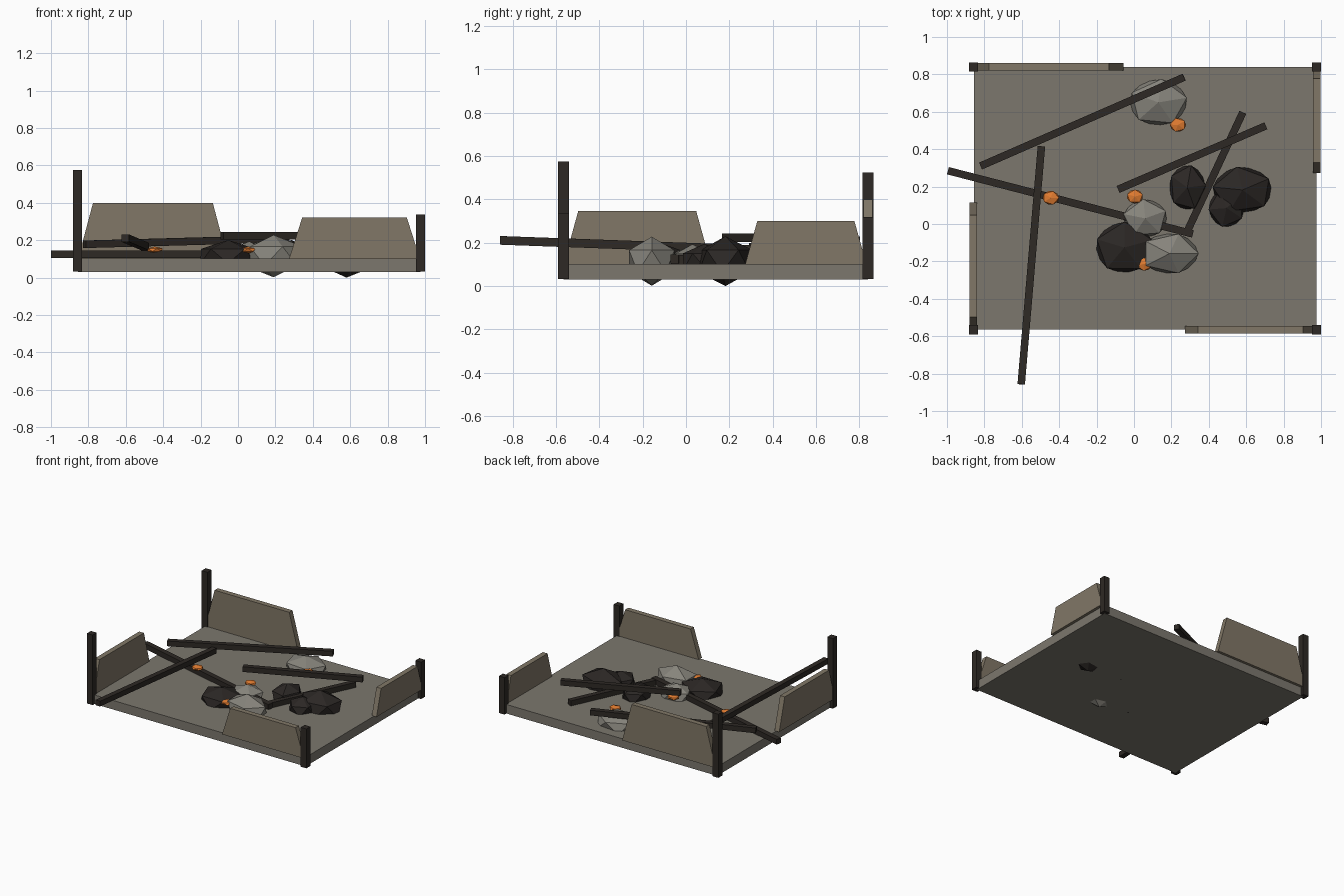
import bpy, bmesh, math
from mathutils import Vector, Matrix

if "Cube" in bpy.data.objects:
    bpy.data.objects.remove(bpy.data.objects["Cube"])


def material(name, r, g, b):
    m = bpy.data.materials.new(name)
    m.diffuse_color = (r, g, b, 1)
    m.use_nodes = True
    m.node_tree.nodes["Principled BSDF"].inputs["Base Color"].default_value = m.diffuse_color
    return m


STONE = material("floor_stone", 0.20, 0.185, 0.155)
PLASTER = material("wall_plaster", 0.22, 0.185, 0.135)
CHAR = material("charred_wood", 0.027, 0.022, 0.018)
SOOT = material("sooty_rubble", 0.024, 0.020, 0.018)
ASH = material("ash_rubble", 0.24, 0.23, 0.20)
EMBER = material("ember_orange", 0.75, 0.20, 0.03)


def finish(name, bm, mat):
    bmesh.ops.recalc_face_normals(bm, faces=bm.faces)
    mesh = bpy.data.meshes.new(name)
    bm.to_mesh(mesh)
    bm.free()
    mesh.materials.append(mat)
    ob = bpy.data.objects.new(name, mesh)
    bpy.context.collection.objects.link(ob)
    return ob


def box(name, centre, size, mat, rot=None):
    bm = bmesh.new()
    bmesh.ops.create_cube(bm, size=1)
    ob = finish(name, bm, mat)
    ob.data.transform(Matrix.Diagonal((*size, 1)))
    if rot:
        ob.rotation_euler = rot
    ob.location = centre
    return ob


def beam(name, a, b, width=0.04):
    a, b = Vector(a), Vector(b)
    d = b - a
    rot = (0, -math.atan2(d.z, d.xy.length), math.atan2(d.y, d.x))
    box(name, (a + b) / 2, (d.length, width, width), CHAR, rot)


def panel(name, x, y, length, top, turn):
    # trapezoid wall remnant: top edge is 80% of the bottom edge
    z0, t, h = 0.10, 0.02, length / 2
    profile = [(-h, 0), (h, 0), (0.8 * h, top - z0), (-0.8 * h, top - z0)]
    bm = bmesh.new()
    face = bm.faces.new([bm.verts.new((u, -t, w)) for u, w in profile])
    ext = bmesh.ops.extrude_face_region(bm, geom=[face])
    moved = [v for v in ext["geom"] if isinstance(v, bmesh.types.BMVert)]
    bmesh.ops.translate(bm, verts=moved, vec=(0, 2 * t, 0))
    ob = finish(name, bm, PLASTER)
    ob.location = (x, y, z0)
    ob.rotation_euler.z = turn


def rock(name, centre, half, mat, turn=0.0):
    # 20-sided lump; half = half extents as seen from above, then pole height
    bm = bmesh.new()
    bmesh.ops.create_icosphere(bm, subdivisions=1, radius=1)
    bmesh.ops.rotate(bm, verts=bm.verts, matrix=Matrix.Rotation(turn, 3, 'Z'))
    bmesh.ops.scale(bm, verts=bm.verts,
                    vec=(half[0] / 0.89, half[1] / 0.87, half[2]))
    finish(name, bm, mat).location = centre


# floor slab
L, R, F, B = -0.855, 0.975, -0.565, 0.84
box("floor_slab", ((L + R) / 2, (F + B) / 2, 0.066), (R - L, B - F, 0.07), STONE)

# broken corner posts
for name, x, y, top in [("front_left", -0.858, F, 0.575), ("front_right", R, F, 0.337),
                        ("back_left", -0.858, B, 0.525), ("back_right", R, B, 0.318)]:
    box(name + "_post", (x, y, (top + 0.032) / 2), (0.049, 0.049, top - 0.032), CHAR)

# wall remnants
panel("back_wall", -0.455, B, 0.80, 0.40, 0)
panel("front_wall", 0.623, F, 0.70, 0.32, 0)
panel("right_wall", 0.977, 0.553, 0.56, 0.30, math.pi / 2)
panel("left_wall", -0.86, -0.225, 0.68, 0.347, math.pi / 2)

# fallen beams
BEAMS = [((-0.82, 0.31, 0.178), (0.268, 0.785, 0.208)),
         ((-0.085, 0.185, 0.223), (0.705, 0.525, 0.223)),
         ((0.275, -0.06, 0.123), (0.582, 0.597, 0.123)),
         ((-0.995, 0.285, 0.125), (0.315, -0.053, 0.125)),
         ((-0.495, 0.415, 0.165), (-0.603, -0.857, 0.211))]
for i, (a, b) in enumerate(BEAMS):
    beam(f"fallen_beam_{i + 1}", a, b)

# rubble
RUBBLE = [(0.19, -0.158, 0.155, 0.107, 0.113, ASH, 0),
          (0.13, 0.65, 0.155, 0.122, 0.083, ASH, 0.2),
          (0.06, 0.03, 0.118, 0.100, 0.078, ASH, 0.4),
          (-0.052, -0.126, 0.154, 0.134, 0.086, SOOT, 0.3),
          (0.58, 0.182, 0.160, 0.122, 0.115, SOOT, 0.5),
          (0.285, 0.195, 0.098, 0.118, 0.086, SOOT, 0.1),
          (0.495, 0.085, 0.096, 0.100, 0.080, SOOT, 0.7)]
for i, (x, y, hx, hy, hz, mat, turn) in enumerate(RUBBLE):
    rock(f"rubble_{i + 1}", (x, y, 0.115), (hx, hy, hz), mat, turn)

# glowing embers
for i, (x, y) in enumerate([(-0.445, 0.14), (0.005, 0.147), (0.235, 0.53), (0.055, -0.213)]):
    rock(f"ember_{i + 1}", (x, y, 0.148), (0.043, 0.036, 0.018), EMBER, 0.3 * i)
